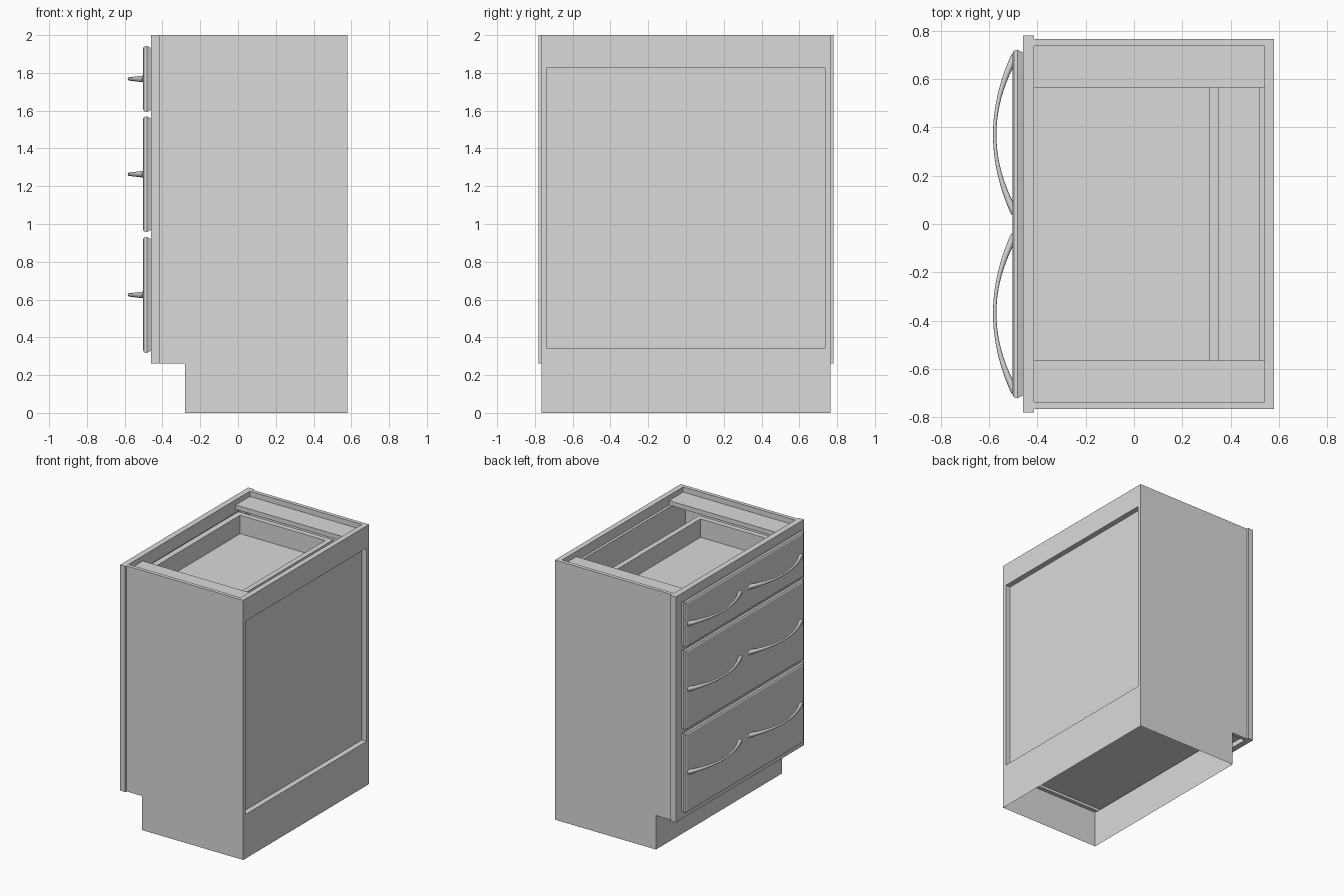
import bpy, bmesh, math

cube = bpy.data.objects.get("Cube")
if cube:
    bpy.data.objects.remove(cube, do_unlink=True)

grey = bpy.data.materials.new("plain_grey")
grey.use_nodes = True
tone = (0.7, 0.7, 0.7, 1)
grey.diffuse_color = tone
grey.node_tree.nodes["Principled BSDF"].inputs["Base Color"].default_value = tone


def finish(name, bm):
    bmesh.ops.recalc_face_normals(bm, faces=bm.faces)
    mesh = bpy.data.meshes.new(name)
    bm.to_mesh(mesh)
    bm.free()
    mesh.materials.append(grey)
    obj = bpy.data.objects.new(name, mesh)
    bpy.context.collection.objects.link(obj)
    return obj


def loft(name, rings, capped=True):
    """Skin a list of closed rings and optionally cap both ends."""
    bm = bmesh.new()
    loops = [[bm.verts.new(p) for p in ring] for ring in rings]
    n = len(loops[0])
    for a, b in zip(loops, loops[1:]):
        for i in range(n):
            j = (i + 1) % n
            bm.faces.new((a[i], a[j], b[j], b[i]))
    if capped:
        bm.faces.new(loops[0])
        bm.faces.new(loops[-1])
    return finish(name, bm)


def rect(x, y, z):
    return [(x, y[0], z[0]), (x, y[1], z[0]), (x, y[1], z[1]), (x, y[0], z[1])]


def box(name, x, y, z):
    return loft(name, [rect(x[0], y, z), rect(x[1], y, z)])


# Main dimensions
FRONT, FRAME_IN, BACK_IN, BACK = -0.46, -0.415, 0.54, 0.581
SIDE_IN, SIDE_OUT, FRAME_W = 0.737, 0.766, 0.78
KICK_X, KICK_Z, BASE_Z, TOP = -0.28, 0.262, 0.28, 2.0

# Thin open plinth, its front side being the toe kick
plan = [(KICK_X, -SIDE_OUT), (BACK, -SIDE_OUT), (BACK, SIDE_OUT), (KICK_X, SIDE_OUT)]
loft("plinth", [[(x, y, z) for x, y in plan] for z in (0, BASE_Z)], capped=False)

# Side panels stepped over the plinth, top stretchers and face stiles
outline = [(KICK_X, BASE_Z), (BACK, BASE_Z), (BACK, TOP), (FRAME_IN, TOP),
           (FRAME_IN, KICK_Z), (KICK_X, KICK_Z)]
for side, s in (("left", 1), ("right", -1)):
    loft(side + "_side_panel", [[(x, s * y, z) for x, z in outline] for y in (SIDE_IN, SIDE_OUT)])
    box(side + "_stretcher", (FRAME_IN, BACK_IN), sorted((s * 0.565, s * SIDE_IN)), (1.925, 1.96))
    box(side + "_face_stile", (FRONT, FRAME_IN), sorted((s * 0.69, s * FRAME_W)), (KICK_Z, TOP))

# Cabinet floor and back
inner = (-SIDE_IN, SIDE_IN)
box("cabinet_floor", (FRAME_IN, BACK_IN), inner, (0.30, 0.34))
box("back_top_rail", (BACK_IN, BACK), inner, (1.828, TOP))
box("back_bottom_rail", (BACK_IN, BACK), inner, (BASE_Z, 0.34))
box("back_panel", (0.52, BACK_IN), inner, (0.34, 1.925))

# Face frame rails
for name, z in (("bottom", (KICK_Z, 0.36)), ("lower", (0.90, 0.99)),
                ("upper", (1.54, 1.63)), ("top", (1.90, TOP))):
    box(name + "_face_rail", (FRONT, FRAME_IN), (-0.69, 0.69), z)


def handle(name, yc, zc):
    """Bow handle: thin in the middle, swelling towards the ends."""
    rings, steps, sides = [], 20, 10
    half, rise = 0.325, 0.083
    for i in range(steps + 1):
        t = 2 * i / steps - 1
        y, x = half * t, -0.494 - rise * (1 - t * t)
        slope = math.atan2(2 * rise * t, half)
        thick = 0.007 + 0.009 * t * t
        tall = 0.009 + 0.010 * t * t
        ring = []
        for k in range(sides):
            a = 2 * math.pi * k / sides
            d = thick * math.cos(a)
            ring.append((x + d * math.cos(slope), yc + y - d * math.sin(slope),
                         zc + tall * math.sin(a)))
        rings.append(ring)
    obj = loft(name, rings)
    bpy.ops.object.select_all(action="DESELECT")
    obj.select_set(True)
    bpy.context.view_layer.objects.active = obj
    bpy.ops.object.shade_smooth_by_angle(angle=math.radians(50))


def drawer(label, z0, z1):
    # Front with softened, undercut edge
    edge = [(FRONT, 0.012), (-0.483, 0), (-0.497, 0.003), (-0.503, 0.015)]
    loft(label + "_drawer_front",
         [rect(x, (d - 0.722, 0.722 - d), (z0 + d, z1 - d)) for x, d in edge])
    # Open box behind the front
    low, high, wide, wall, rear = z0 + 0.105, z1 - 0.083, 0.66, 0.04, 0.35
    box(label + "_drawer_base", (FRONT, rear), (-wide, wide), (low, low + 0.02))
    box(label + "_drawer_inner_front", (FRONT, FRAME_IN), (-wide, wide), (low, high))
    box(label + "_drawer_rear", (rear - wall, rear), (-wide, wide), (low, high))
    for side, s in (("left", 1), ("right", -1)):
        box(label + "_drawer_" + side + "_wall", (FRAME_IN, rear - wall),
            sorted((s * wide, s * (wide - wall))), (low, high))
        handle(label + "_" + side + "_handle", s * 0.37, (z0 + z1) / 2)


drawer("bottom", 0.317, 0.932)
drawer("middle", 0.957, 1.57)
drawer("top", 1.593, 1.943)
